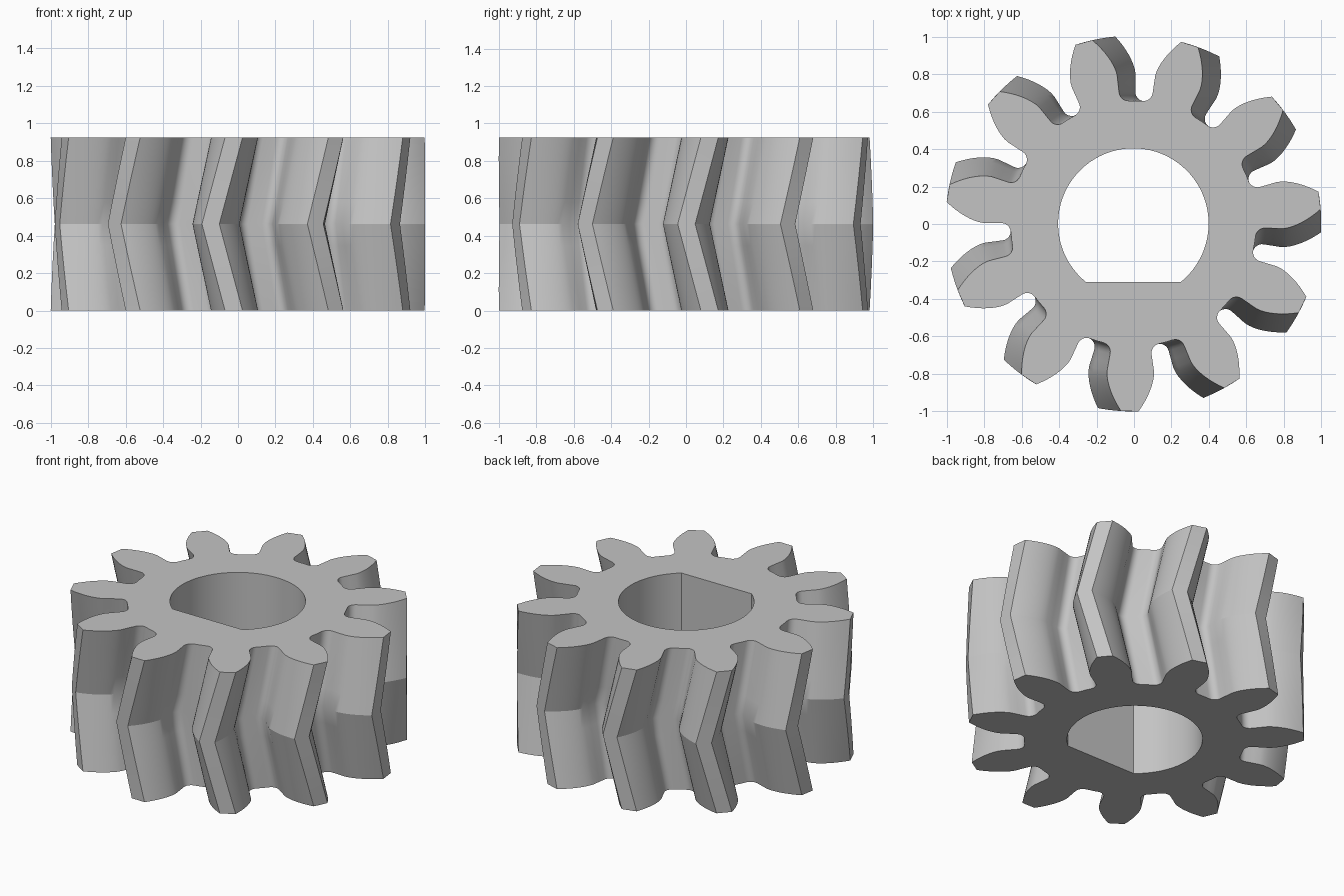
import bpy
import bmesh
from math import pi, sin, cos, tan, acos, asin, sqrt, radians

if "Cube" in bpy.data.objects:
    bpy.data.objects.remove(bpy.data.objects["Cube"])

TEETH = 11
HEIGHT = 0.925
TIP_R = 1.0035
MODULE = TIP_R / (TEETH / 2 + 1)
PITCH_R = MODULE * TEETH / 2
BASE_R = PITCH_R * cos(radians(20))
ROOT_R = PITCH_R - 1.25 * MODULE
TWIST = radians(7.1)
AXIS = (-0.0035, 0.0023)
BORE_R = 0.402
FLAT_Y = -0.312
FILLET = 0.05
STEPS = 8        # points along each involute flank
SLICES = 8       # layers of the herringbone sweep


def involute(a):
    return tan(a) - a


def half_angle(r):
    """Half the tooth's angular width at radius r."""
    a = acos(min(1, BASE_R / r))
    return pi / (2 * TEETH) + involute(radians(20)) - involute(a)


def half_tooth():
    """(radius, angle from tooth centre) from the tip to the gap centre."""
    pts = []
    for i in range(STEPS + 1):
        r = TIP_R + (BASE_R - TIP_R) * i / STEPS
        pts.append((r, half_angle(r)))
    # radial flank below the base circle, then a round fillet into the root
    flank = half_angle(BASE_R)
    centre_r = ROOT_R + FILLET
    offset = asin(FILLET / centre_r)
    start = sqrt(centre_r ** 2 - FILLET ** 2)
    pts.append(((BASE_R + start) / 2, flank))
    for i in range(7):
        a = (pi / 2 + offset) * (1 - i / 6) if i else pi / 2 + offset
        # polar offset from the fillet centre, 0 pointing at the axis
        a = min(a, pi / 2 - offset) if i == 0 else (pi / 2 - offset) * (1 - i / 6)
        x, y = centre_r - FILLET * cos(a), -FILLET * sin(a)
        pts.append((sqrt(x * x + y * y), flank + offset + asin(y / sqrt(x * x + y * y))))
    pts.append((ROOT_R, pi / TEETH))
    return pts


def gear_outline():
    half = half_tooth()
    tooth = [(r, -a) for r, a in reversed(half[:-1])] + half
    return [(r, a + k * 2 * pi / TEETH) for k in range(TEETH) for r, a in tooth]


def bore_outline():
    """Round hole with one flat side."""
    a0 = asin(FLAT_Y / BORE_R)
    n = 64
    return [(BORE_R, a0 + (pi - 2 * a0) * i / n) for i in range(n + 1)]


def add_ring(bm, outline, z, turn=0.0):
    return [bm.verts.new((AXIS[0] + r * cos(a + turn), AXIS[1] + r * sin(a + turn), z))
            for r, a in outline]


def bridge(bm, low, high):
    n = len(low)
    for i in range(n):
        j = (i + 1) % n
        bm.faces.new((low[i], low[j], high[j], high[i]))


bm = bmesh.new()

# Herringbone teeth: twisted one way to mid height, then back again
outline = gear_outline()
rings = []
for s in range(SLICES + 1):
    t = s / SLICES
    rings.append(add_ring(bm, outline, HEIGHT * t, TWIST * abs(2 * t - 1)))
for low, high in zip(rings, rings[1:]):
    bridge(bm, low, high)

# Straight bore
bore = bore_outline()
bore_low = add_ring(bm, bore, 0)
bore_high = add_ring(bm, bore, HEIGHT)
bridge(bm, bore_low, bore_high)

# Flat end faces with the bore left open
for outer, inner in ((rings[0], bore_low), (rings[-1], bore_high)):
    edges = [bm.edges.get((loop[i - 1], loop[i]))
             for loop in (outer, inner) for i in range(len(loop))]
    bmesh.ops.triangle_fill(bm, edges=edges, use_beauty=True)

bmesh.ops.recalc_face_normals(bm, faces=bm.faces[:])
mesh = bpy.data.meshes.new("herringbone_gear")
bm.to_mesh(mesh)
bm.free()

gear = bpy.data.objects.new("herringbone_gear", mesh)
bpy.context.collection.objects.link(gear)

# Plain grey finish
grey = bpy.data.materials.new("plain_grey")
grey.use_nodes = True
colour = (0.55, 0.55, 0.55, 1)
grey.diffuse_color = colour
grey.node_tree.nodes["Principled BSDF"].inputs["Base Color"].default_value = colour
mesh.materials.append(grey)

bpy.ops.object.select_all(action='DESELECT')
gear.select_set(True)
bpy.context.view_layer.objects.active = gear
bpy.ops.object.shade_smooth_by_angle(angle=radians(24))
